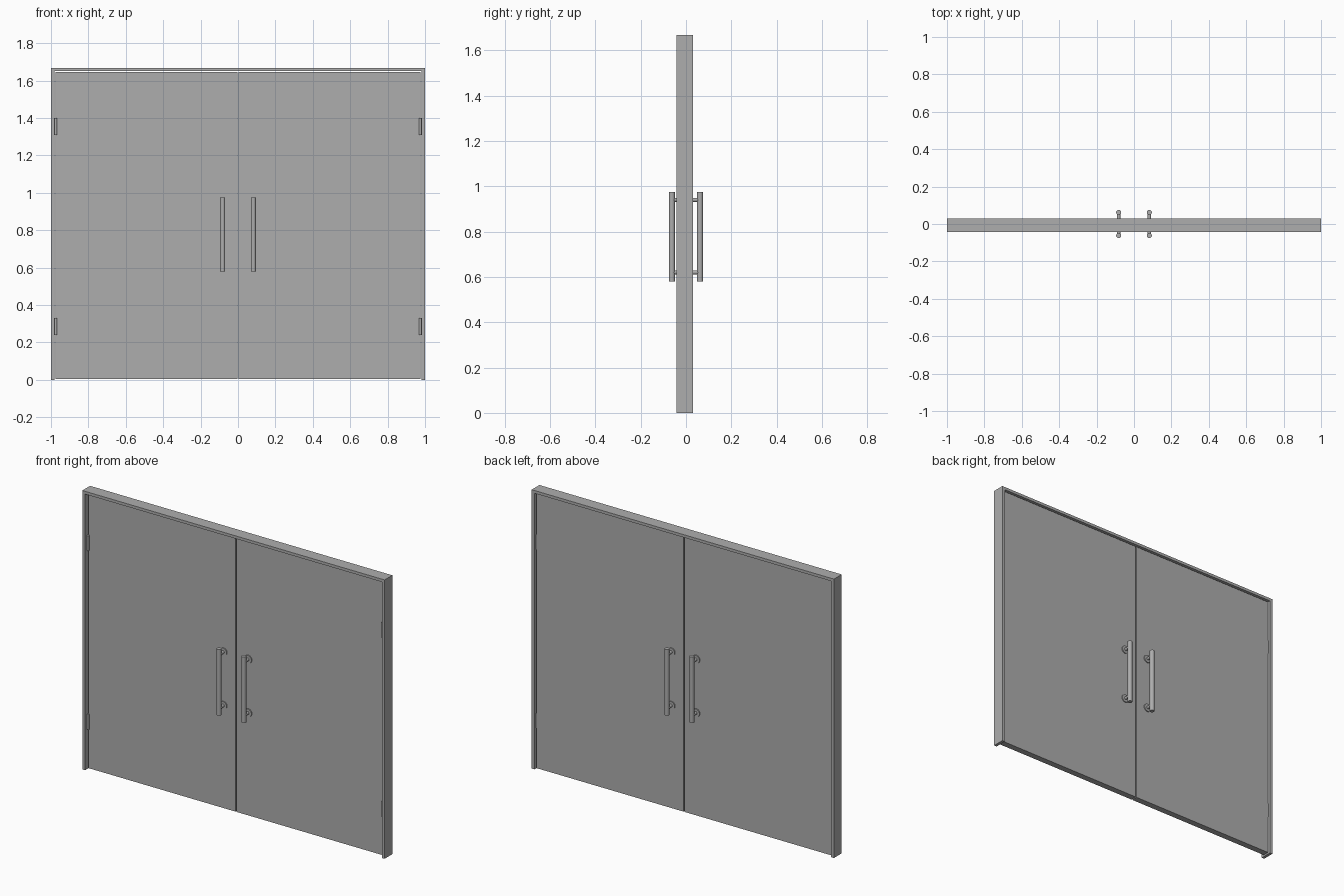
import bpy
from math import pi

cube = bpy.data.objects.get("Cube")
if cube:
    bpy.data.objects.remove(cube, do_unlink=True)

# One plain grey for every part
grey = bpy.data.materials.new("plain_grey")
grey.use_nodes = True
colour = (0.42, 0.42, 0.42, 1)
grey.diffuse_color = colour
grey.node_tree.nodes["Principled BSDF"].inputs["Base Color"].default_value = colour


def finish(name):
    ob = bpy.context.object
    ob.name = ob.data.name = name
    ob.data.materials.append(grey)
    return ob


def box(name, low, high):
    centre = [(a + b) / 2 for a, b in zip(low, high)]
    bpy.ops.mesh.primitive_cube_add(size=1, location=centre)
    ob = finish(name)
    ob.scale = [b - a for a, b in zip(low, high)]
    bpy.ops.object.transform_apply(location=False, rotation=False, scale=True)
    return ob


def rod(name, centre, radius, length, along_y=False, sides=32):
    bpy.ops.mesh.primitive_cylinder_add(
        vertices=sides, radius=radius, depth=length, location=centre,
        rotation=(pi / 2 if along_y else 0, 0, 0))
    ob = finish(name)
    bpy.ops.object.shade_smooth_by_angle()
    return ob


HEIGHT = 1.668
FRONT, BACK = -0.043, 0.03      # frame depth
INNER = 0.982                   # inside edge of the jambs
HEAD = 1.651                    # underside of the frame head
DOOR = 0.019                    # half the door thickness
GRIP_Y, GRIP_X = 0.062, 0.082
GRIP_LOW, GRIP_HIGH = 0.58, 0.975

# Frame head
box("frame_head", (-INNER, FRONT, HEAD), (INNER, BACK, HEIGHT))

for side, s in (("left", 1), ("right", -1)):
    # Jamb and door leaf
    a, b = sorted((s * INNER, s))
    box(side + "_jamb", (a, FRONT, 0), (b, BACK, HEIGHT))
    a, b = sorted((s * 0.003, s * 0.977))
    box(side + "_door", (a, -DOOR, 0.005), (b, DOOR, 1.646))

    # Hinges on the front
    for level, z in (("lower", 0.285), ("upper", 1.355)):
        rod(f"{side}_{level}_hinge_pin", (s * 0.974, -0.025, z), 0.0065, 0.09, sides=16)
        a, b = sorted((s * 0.976, s * 0.983))
        box(f"{side}_{level}_hinge_leaf", (a, -0.02, z - 0.044), (b, 0.015, z + 0.044))

    # Pull handles on both faces
    for face, f in (("front", -1), ("back", 1)):
        name = f"{side}_{face}_handle"
        rod(name + "_grip", (s * GRIP_X, f * GRIP_Y, (GRIP_LOW + GRIP_HIGH) / 2),
            0.0135, GRIP_HIGH - GRIP_LOW)
        for level, z in (("lower", 0.62), ("upper", 0.94)):
            rod(f"{name}_{level}_post", (s * GRIP_X, f * (DOOR + GRIP_Y) / 2, z),
                0.009, GRIP_Y - DOOR, along_y=True)
            rod(f"{name}_{level}_rosette", (s * GRIP_X, f * (DOOR + 0.003), z),
                0.024, 0.006, along_y=True)
